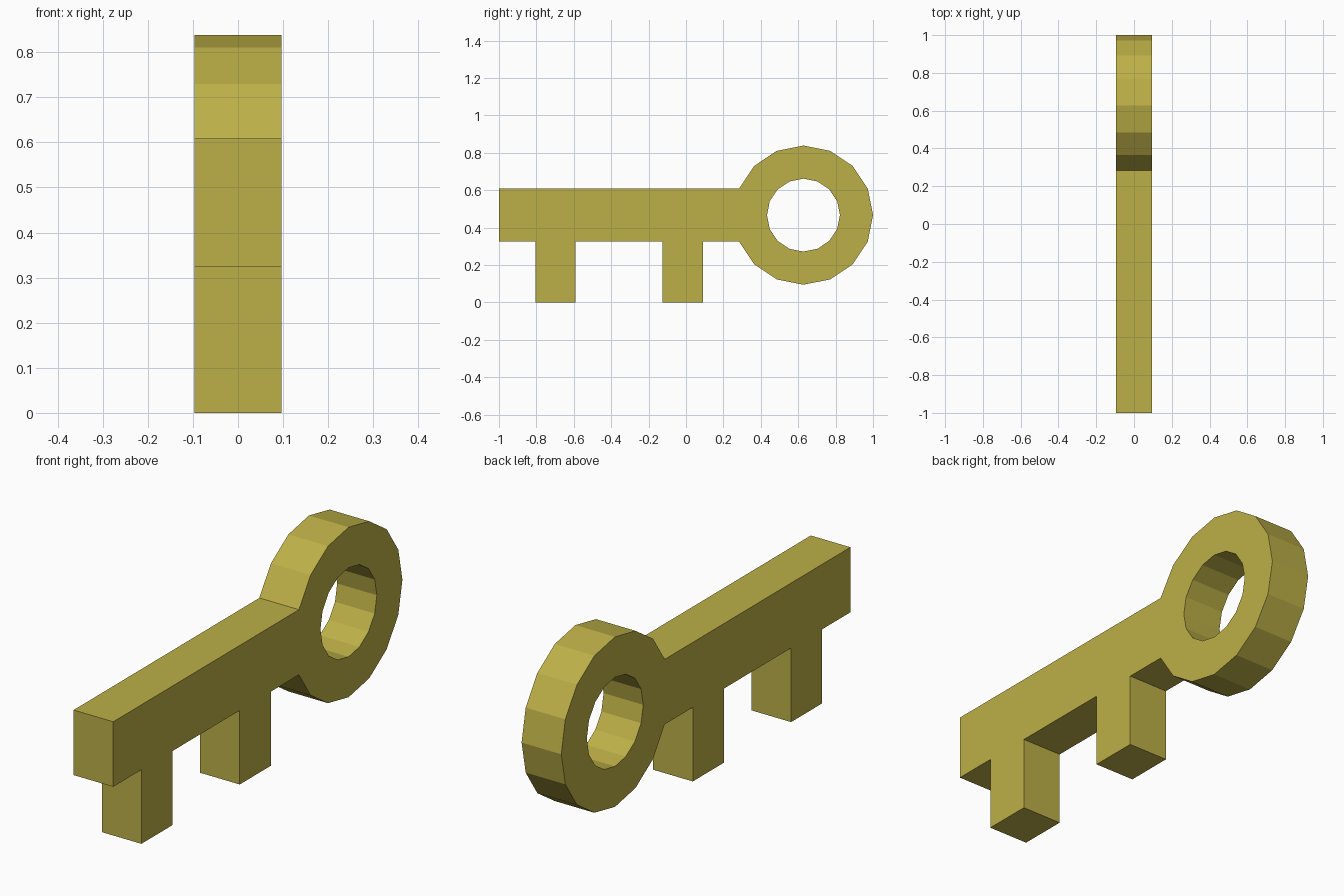
import bpy, bmesh, math

if "Cube" in bpy.data.objects:
    bpy.data.objects.remove(bpy.data.objects["Cube"])

HALF_WIDTH = 0.096
RING_Y, RING_Z = 0.628, 0.4665
OUTER, INNER, SIDES = 0.372, 0.195, 16


def ring_point(radius, i):
    a = 2 * math.pi * i / SIDES
    return RING_Y + radius * math.cos(a), RING_Z + radius * math.sin(a)


# Outline: ring arc, leaving two sides open where the shaft joins
arc = [ring_point(OUTER, i) for i in range(-7, 8)]
low, high = arc[0][1], arc[-1][1]
outline = arc + [(-1, high), (-1, low)]

# Two square teeth below the shaft
for y0, y1 in ((-0.805, -0.59), (-0.125, 0.09)):
    outline += [(y0, low), (y0, 0), (y1, 0), (y1, low)]
hole = [ring_point(INNER, i) for i in range(SIDES)]

# Fill the flat profile around the hole, then give it thickness
bm = bmesh.new()
edges = []
for loop in (outline, hole):
    verts = [bm.verts.new((-HALF_WIDTH, y, z)) for y, z in loop]
    edges += [bm.edges.new((v, verts[(i + 1) % len(verts)])) for i, v in enumerate(verts)]
bmesh.ops.triangle_fill(bm, edges=edges, use_beauty=True, normal=(-1, 0, 0))
extruded = bmesh.ops.extrude_face_region(bm, geom=bm.faces[:], use_keep_orig=True)
bmesh.ops.translate(bm, vec=(2 * HALF_WIDTH, 0, 0),
                    verts=[g for g in extruded["geom"] if isinstance(g, bmesh.types.BMVert)])
bmesh.ops.recalc_face_normals(bm, faces=bm.faces[:])

mesh = bpy.data.meshes.new("key")
bm.to_mesh(mesh)
bm.free()

# Brass colour
brass = bpy.data.materials.new("brass")
brass.diffuse_color = (0.507, 0.434, 0.064, 1)
brass.use_nodes = True
brass.node_tree.nodes["Principled BSDF"].inputs["Base Color"].default_value = brass.diffuse_color
mesh.materials.append(brass)
bpy.context.collection.objects.link(bpy.data.objects.new("key", mesh))
